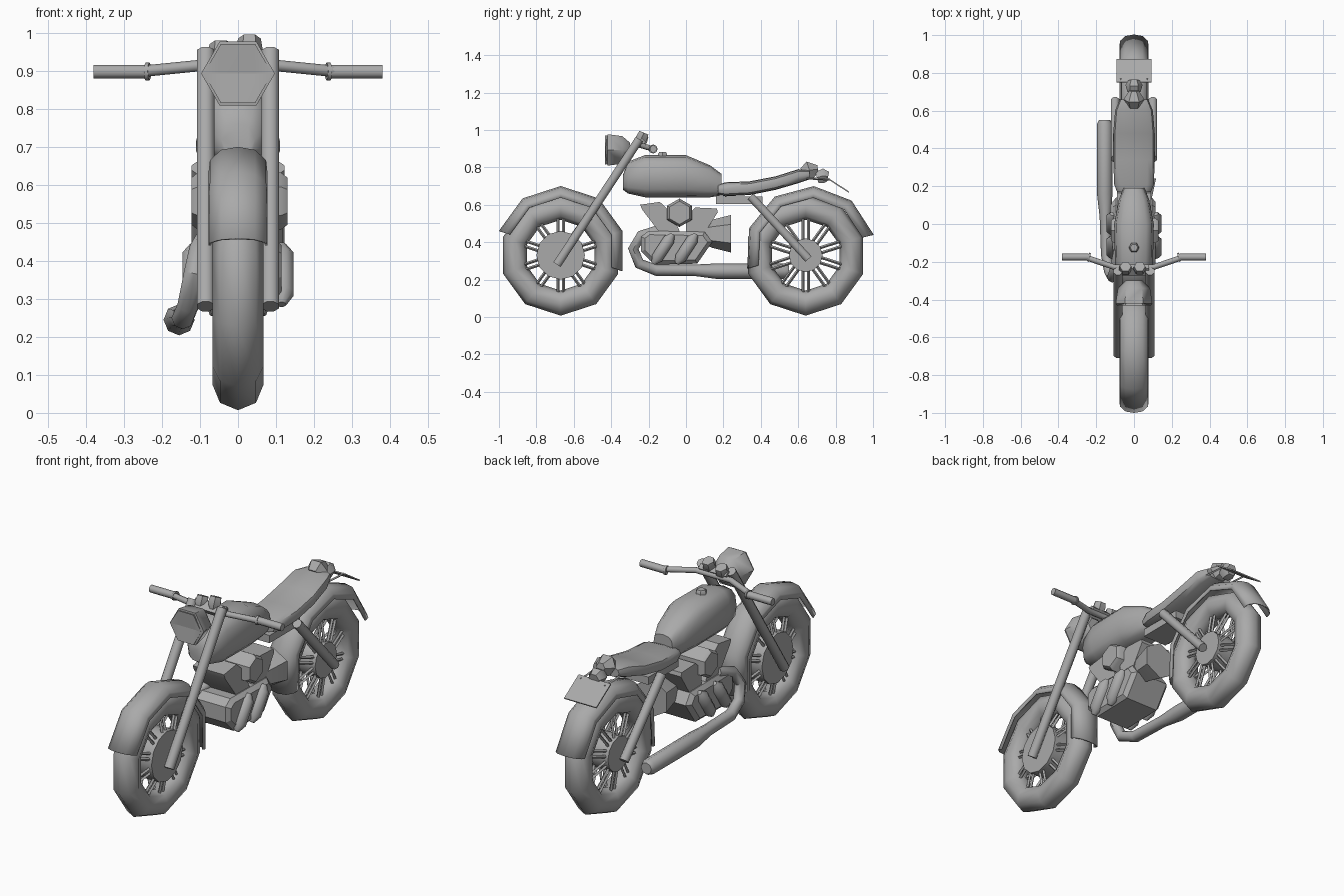
import bpy, bmesh, math
from mathutils import Vector

if "Cube" in bpy.data.objects:
    bpy.data.objects.remove(bpy.data.objects["Cube"])

grey = bpy.data.materials.new("grey")
grey.diffuse_color = (0.4, 0.4, 0.4, 1)
grey.use_nodes = True
grey.node_tree.nodes["Principled BSDF"].inputs["Base Color"].default_value = grey.diffuse_color


def finish(name, bm, angle=48, closed=True):
    """Turn a bmesh into a named, shaded object."""
    if closed:
        bmesh.ops.recalc_face_normals(bm, faces=bm.faces)
    me = bpy.data.meshes.new(name)
    bm.to_mesh(me)
    bm.free()
    me.materials.append(grey)
    ob = bpy.data.objects.new(name, me)
    bpy.context.collection.objects.link(ob)
    bpy.ops.object.select_all(action='DESELECT')
    bpy.context.view_layer.objects.active = ob
    ob.select_set(True)
    bpy.ops.object.shade_smooth_by_angle(angle=math.radians(angle))
    return ob


def skin(bm, rings, cap=True, loop=True):
    """Bridge a list of point rings with quads."""
    vs = [[bm.verts.new(p) for p in r] for r in rings]
    n = len(vs[0])
    for a, b in zip(vs, vs[1:]):
        for i in range(n if loop else n - 1):
            j = (i + 1) % n
            bm.faces.new((a[i], a[j], b[j], b[i]))
    if cap:
        bm.faces.new(vs[0][::-1])
        bm.faces.new(vs[-1])


def add_tube(bm, pts, radii, sides=8, phase=0.0):
    """Sweep a polygon along a path; radii is a number or a list."""
    pts = [Vector(p) for p in pts]
    if not isinstance(radii, (list, tuple)):
        radii = [radii] * len(pts)
    whole = (pts[-1] - pts[0]).normalized()
    ref = Vector((0, 0, 1)) if abs(whole.x) > 0.8 else Vector((1, 0, 0))
    rings = []
    for i, p in enumerate(pts):
        t = (pts[min(i + 1, len(pts) - 1)] - pts[max(i - 1, 0)]).normalized()
        u = (ref - t * ref.dot(t)).normalized()
        v = t.cross(u)
        ang = [phase + math.tau * k / sides for k in range(sides)]
        rings.append([p + radii[i] * (u * math.cos(a) + v * math.sin(a)) for a in ang])
    skin(bm, rings)


def tube(name, pts, radii, sides=8, phase=0.0, mirror=False):
    bm = bmesh.new()
    add_tube(bm, pts, radii, sides, phase)
    if mirror:
        add_tube(bm, [(-x, y, z) for x, y, z in pts], radii, sides, phase)
    return finish(name, bm)


def prism(name, profile, w, bevel=0.0):
    """Side profile (y, z) extruded to half width w."""
    bm = bmesh.new()
    skin(bm, [[(x, y, z) for y, z in profile] for x in (-w, w)])
    if bevel:
        rim = [e for e in bm.edges if abs(e.verts[0].co.x - e.verts[1].co.x) < 1e-5]
        bmesh.ops.bevel(bm, geom=rim, offset=bevel, segments=1, affect='EDGES')
    return finish(name, bm, 30)


def loft(name, sections, power, n=12):
    """Rounded sections (y, half width, z low, z high) joined along y."""
    def sgn(c):
        return math.copysign(abs(c) ** power, c)
    bm = bmesh.new()
    rings = []
    for y, w, lo, hi in sections:
        ang = [math.tau * k / n for k in range(n)]
        rings.append([(w * sgn(math.cos(a)), y,
                       (lo + hi) / 2 + (hi - lo) / 2 * sgn(math.sin(a))) for a in ang])
    skin(bm, rings)
    return finish(name, bm)


def polar(cy, cz, r, a, x):
    return (x, cy + r * math.cos(a), cz + r * math.sin(a))


def wheel(side, cy, hub_r):
    cz = 0.33
    # tyre: ten-sided ring with an octagonal section
    bm = bmesh.new()
    rings = []
    for k in range(11):
        a = math.radians(90 + 36 * k)
        rings.append([polar(cy, cz, 0.256 + 0.067 * math.cos(math.tau * j / 8), a,
                            0.067 * math.sin(math.tau * j / 8)) for j in range(8)])
    skin(bm, rings, cap=False)
    bmesh.ops.remove_doubles(bm, verts=bm.verts, dist=1e-4)
    finish(side + "_tyre", bm)
    # hub drum
    tube(side + "_hub", [(-0.06, cy, cz), (0.06, cy, cz)], hub_r, 12)
    # paired spokes on both faces
    bm = bmesh.new()
    for k in range(10):
        a = math.radians(18 + 36 * k)
        for s in (-1, 1):
            for d in (-0.014, 0.014):
                oy, oz = -d * math.sin(a), d * math.cos(a)
                add_tube(bm, [polar(cy + oy, cz + oz, hub_r - 0.03, a, s * 0.045),
                              polar(cy + oy, cz + oz, 0.215, a, s * 0.02)], 0.008, 4)
    finish(side + "_spokes", bm)


def fender(name, cy, cz, r, start):
    half = [(0.077, r - 0.062), (0.074, r - 0.035), (0.045, r - 0.008)]
    prof = [(-x, q) for x, q in half] + [(0, r)] + [(x, q) for x, q in half[::-1]]
    bm = bmesh.new()
    skin(bm, [[polar(cy, cz, q, math.radians(start + 36 * k), x) for x, q in prof]
              for k in range(6)], cap=False, loop=False)
    bmesh.ops.recalc_face_normals(bm, faces=bm.faces)
    ob = finish(name, bm, closed=False)
    m = ob.modifiers.new("thickness", 'SOLIDIFY')
    m.thickness = 0.006


# wheels and fenders
wheel("front", -0.67, 0.13)
wheel("rear", 0.64, 0.09)
fender("front_fender", -0.67, 0.353, 0.347, -18)
fender("rear_fender", 0.665, 0.35, 0.35, 15)

# fork, steering yoke and handlebar
tube("fork_legs", [(0.085, -0.69, 0.28), (0.085, -0.25, 0.95)], 0.025, 8, math.pi / 8, True)
prism("yoke", [(-0.275, 0.925), (-0.235, 0.955), (-0.215, 0.935), (-0.255, 0.9)], 0.08)
tube("handlebar", [(-0.26, -0.175, 0.898), (-0.1, -0.23, 0.914), (0.1, -0.23, 0.914),
                   (0.26, -0.175, 0.898)], 0.015)
tube("grips", [(0.24, -0.175, 0.898), (0.38, -0.175, 0.898)], 0.019, 8, math.pi / 8, True)
tube("grip_collars", [(0.233, -0.177, 0.898), (0.243, -0.175, 0.898)], 0.024, 8, 0, True)

# headlight with rim and recessed lens
tube("headlight", [(0, -0.418, 0.893), (0, -0.432, 0.893), (0, -0.42, 0.893),
                   (0, -0.34, 0.893), (0, -0.30, 0.893)],
     [0.086, 0.09, 0.097, 0.085, 0.045], 6)

# gauges
for nm, x, z in (("large_gauge", 0.03, 0.97), ("small_gauge", -0.045, 0.955)):
    tube(nm, [(x, -0.25, z - 0.05), (x, -0.238, z - 0.015), (x, -0.225, z + 0.015)],
         [0.014, 0.035, 0.03], 6)

# tank and cap
loft("tank", [(-0.337, 0.045, 0.68, 0.76), (-0.31, 0.075, 0.66, 0.83),
              (-0.22, 0.1, 0.64, 0.865), (0.0, 0.105, 0.64, 0.865),
              (0.13, 0.08, 0.64, 0.81), (0.19, 0.055, 0.65, 0.765)], 0.7)
tube("tank_cap", [(0, -0.125, 0.85), (0, -0.125, 0.872), (0, -0.125, 0.882)],
     [0.028, 0.028, 0.02], 6)

# seat, frame rail and rear struts
loft("seat", [(0.17, 0.09, 0.655, 0.705), (0.21, 0.105, 0.645, 0.72),
              (0.34, 0.11, 0.652, 0.725), (0.48, 0.11, 0.68, 0.752),
              (0.6, 0.1, 0.715, 0.79), (0.66, 0.075, 0.735, 0.785)], 0.6)
prism("frame_rail", [(0.16, 0.605), (0.41, 0.605), (0.41, 0.645), (0.16, 0.645)], 0.07)
tube("rear_struts", [(0.1, 0.345, 0.645), (0.1, 0.655, 0.31)], 0.024, 8, math.pi / 8, True)

# tail light, bracket and plate
tube("tail_light", [(0, 0.63, 0.765), (0, 0.66, 0.785), (0, 0.705, 0.79)],
     [0.04, 0.055, 0.025], 6)
tube("tail_lens", [(0, 0.7, 0.745), (0, 0.735, 0.755), (0, 0.76, 0.75)],
     [0.035, 0.045, 0.03], 6)
tube("plate_bracket", [(0.07, 0.57, 0.745), (0.07, 0.77, 0.735)], 0.006, 4, 0, True)
prism("rear_plate", [(0.75, 0.742), (0.87, 0.664), (0.873, 0.67), (0.753, 0.748)], 0.093)

# engine: crankcase, two leaning cylinders, air cleaner, intake horn
prism("crankcase", [(-0.24, 0.35), (-0.24, 0.43), (-0.2, 0.46), (0.1, 0.455), (0.14, 0.4),
                    (0.06, 0.285), (-0.17, 0.28)], 0.115, 0.02)
prism("front_cylinder", [(-0.14, 0.45), (-0.03, 0.45), (-0.08, 0.56), (-0.14, 0.615),
                         (-0.245, 0.6), (-0.235, 0.575)], 0.09)
prism("rear_cylinder", [(0.0, 0.45), (0.1, 0.45), (0.17, 0.56), (0.165, 0.58),
                        (0.05, 0.585), (0.0, 0.54)], 0.09)
tube("air_cleaner", [(-0.122, -0.035, 0.557), (-0.105, -0.035, 0.557),
                     (0.112, -0.035, 0.557), (0.13, -0.035, 0.557)],
     [0.062, 0.076, 0.076, 0.062], 6)
tube("intake_horn", [(0.03, 0.1, 0.445), (0.03, 0.14, 0.445), (0.03, 0.24, 0.445)],
     [0.06, 0.075, 0.1], 6, math.pi / 6)
for nm, y in (("front_side_cover", -0.12), ("rear_side_cover", 0.005)):
    tube(nm, [(0.115, y - 0.055, 0.285), (0.115, y - 0.035, 0.315), (0.115, y + 0.03, 0.415),
              (0.115, y + 0.05, 0.442)], [0.012, 0.034, 0.034, 0.012], 8, math.pi / 8, True)

# exhaust pipe and muffler on one side
tube("exhaust", [(-0.08, -0.14, 0.465), (-0.1, -0.24, 0.435), (-0.115, -0.282, 0.365),
                 (-0.13, -0.25, 0.285), (-0.145, -0.16, 0.25), (-0.152, 0.04, 0.25),
                 (-0.155, 0.16, 0.245), (-0.155, 0.53, 0.245), (-0.155, 0.55, 0.245)],
     [0.028, 0.028, 0.028, 0.029, 0.03, 0.03, 0.041, 0.041, 0.03], 8)
